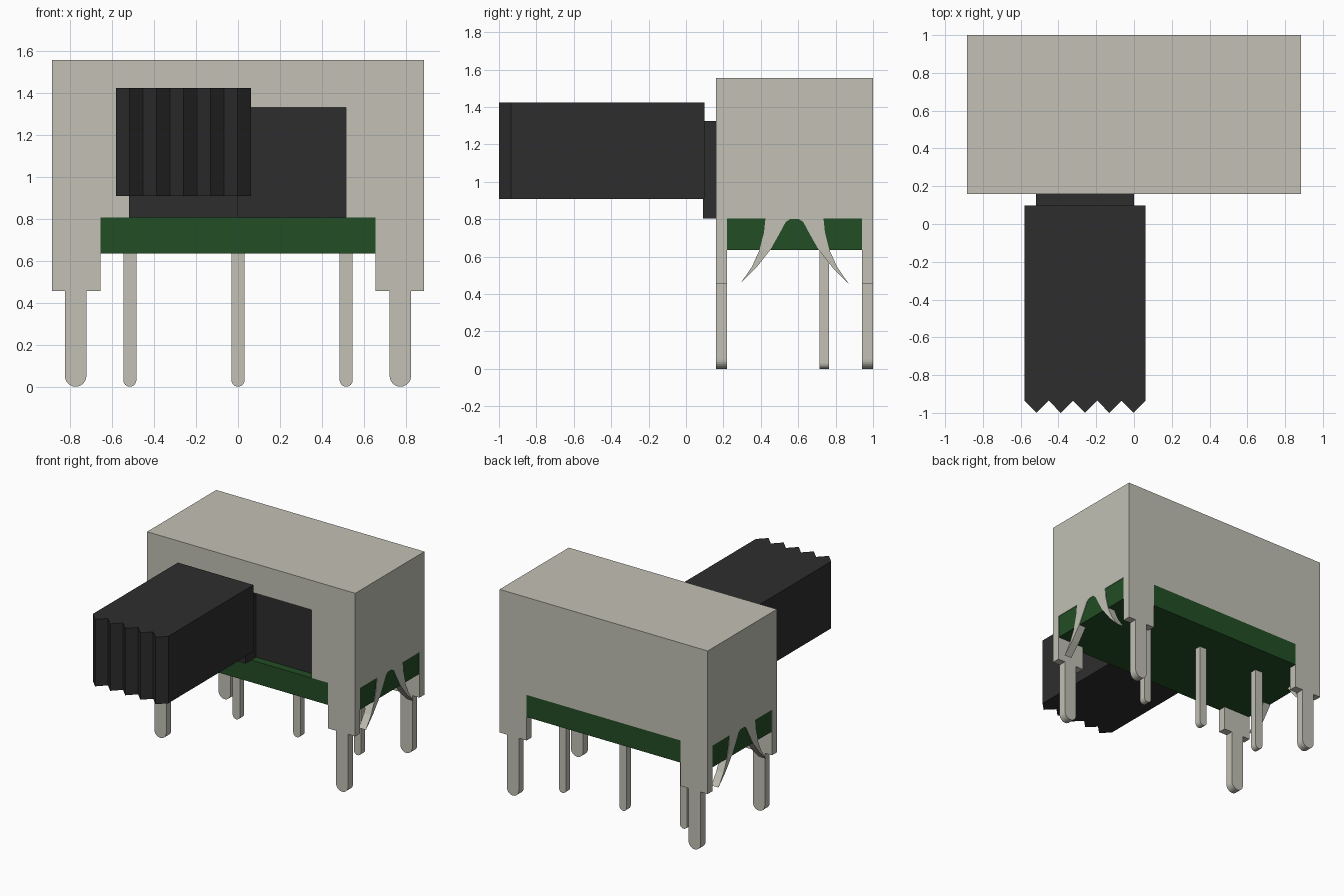
import bpy, bmesh, math
from mathutils import Vector

if "Cube" in bpy.data.objects:
    bpy.data.objects.remove(bpy.data.objects["Cube"])


def material(name, colour):
    m = bpy.data.materials.new(name)
    m.use_nodes = True
    m.diffuse_color = (*colour, 1)
    m.node_tree.nodes["Principled BSDF"].inputs["Base Color"].default_value = (*colour, 1)
    return m


metal = material("warm grey metal", (0.54, 0.53, 0.46))
plastic = material("black plastic", (0.027, 0.027, 0.027))
board = material("green board", (0.016, 0.075, 0.018))


def prism(name, outline, axis, low, high, mat):
    """Extrude a 2D outline along an axis; the outline uses the other two axes in order."""
    def place(p, d):
        co = list(p)
        co.insert("xyz".index(axis), d)
        return Vector(co)
    bm = bmesh.new()
    face = bm.faces.new([bm.verts.new(place(p, low)) for p in outline])
    out = bmesh.ops.extrude_face_region(bm, geom=[face])
    shift = place((0, 0), high - low)
    bmesh.ops.translate(bm, vec=shift, verts=[v for v in out["geom"] if isinstance(v, bmesh.types.BMVert)])
    bmesh.ops.recalc_face_normals(bm, faces=bm.faces)
    mesh = bpy.data.meshes.new(name)
    bm.to_mesh(mesh)
    bm.free()
    mesh.materials.append(mat)
    obj = bpy.data.objects.new(name, mesh)
    bpy.context.collection.objects.link(obj)
    return obj


def box(name, x, y, z, mat):
    corners = [(x[0], y[0]), (x[1], y[0]), (x[1], y[1]), (x[0], y[1])]
    return prism(name, corners, "z", z[0], z[1], mat)


def round_tip(x, half, steps=12):
    """Half circle resting on the ground, from -x to +x."""
    angles = [math.pi * (1 + i / steps) for i in range(steps + 1)]
    return [(x + half * math.cos(a), half + half * math.sin(a)) for a in angles]


# Main sizes
W, T = 0.885, 0.06
FRONT, BACK = 0.16, 1.0
MID = (FRONT + BACK) / 2
RIM, TOP, STEP, BOARD = 0.805, 1.555, 0.455, 0.635
LEG_IN = 0.655

# Front and back metal walls, each with two stepped, round-tipped legs
right_leg = [(LEG_IN, RIM), (LEG_IN, STEP), (0.722, STEP)] + round_tip(0.773, 0.051) + [(0.824, STEP), (W, STEP)]
left_leg = [(-x, z) for x, z in reversed(right_leg)]
roof_line = [(W, TOP), (-W, TOP)]
window = [(-0.518, RIM), (-0.518, 1.328), (0.515, 1.328), (0.515, RIM)]
prism("front_wall", left_leg + window + right_leg + roof_line, "y", FRONT, FRONT + T, metal)
prism("back_wall", left_leg + right_leg + roof_line, "y", BACK - T, BACK, metal)

# Side walls with a pair of curved clip prongs, drawn as offsets from the middle
clip = [(-0.155, RIM), (-0.163, 0.73), (-0.187, BOARD), (-0.228, 0.545), (-0.29, STEP),
        (-0.205, 0.54), (-0.13, BOARD), (-0.082, 0.72), (-0.047, 0.785), (-0.022, 0.802)]
clip = [(MID + d, z) for d, z in clip] + [(MID - d, z) for d, z in reversed(clip)]
y0, y1 = FRONT + T, BACK - T
side = [(y0, RIM)] + clip + [(y1, RIM), (y1, TOP - T), (y0, TOP - T)]
prism("right_wall", side, "x", -W, -W + T, metal)
prism("left_wall", side, "x", W - T, W, metal)
box("roof", (-W, W), (y0, y1), (TOP - T, TOP), metal)

# Board flush with the walls, notched at the corners around the legs
E = W - 0.004
quarter = [(LEG_IN, FRONT), (LEG_IN, y0), (E, y0), (E, y1), (LEG_IN, BACK)]
quarter.insert(4, (LEG_IN, y1))
outline = quarter + [(-x, y) for x, y in reversed(quarter)]
prism("circuit_board", outline, "z", BOARD, RIM, board)

# Inner body, slider and ribbed knob
box("inner_body", (-W + T, W - T), (y0, y1), (RIM, TOP - T), plastic)
box("slider", (-0.518, 0), (0.09, y0), (RIM, 1.325), plastic)
K0, K1, TEETH = -0.58, 0.062, 5
pitch = (K1 - K0) / (2 * TEETH)
ribs = [(K0 + i * pitch, -1.0 if i % 2 else -0.935) for i in range(2 * TEETH + 1)]
prism("knob", ribs + [(K1, 0.098), (K0, 0.098)], "z", 0.908, 1.423, plastic)

# Three contact pins
for label, x in (("right", -0.515), ("middle", 0), ("left", 0.515)):
    tip = round_tip(x, 0.031)
    prism(label + "_pin", tip + [(x + 0.031, BOARD), (x - 0.031, BOARD)], "y", 0.715, 0.765, metal)
